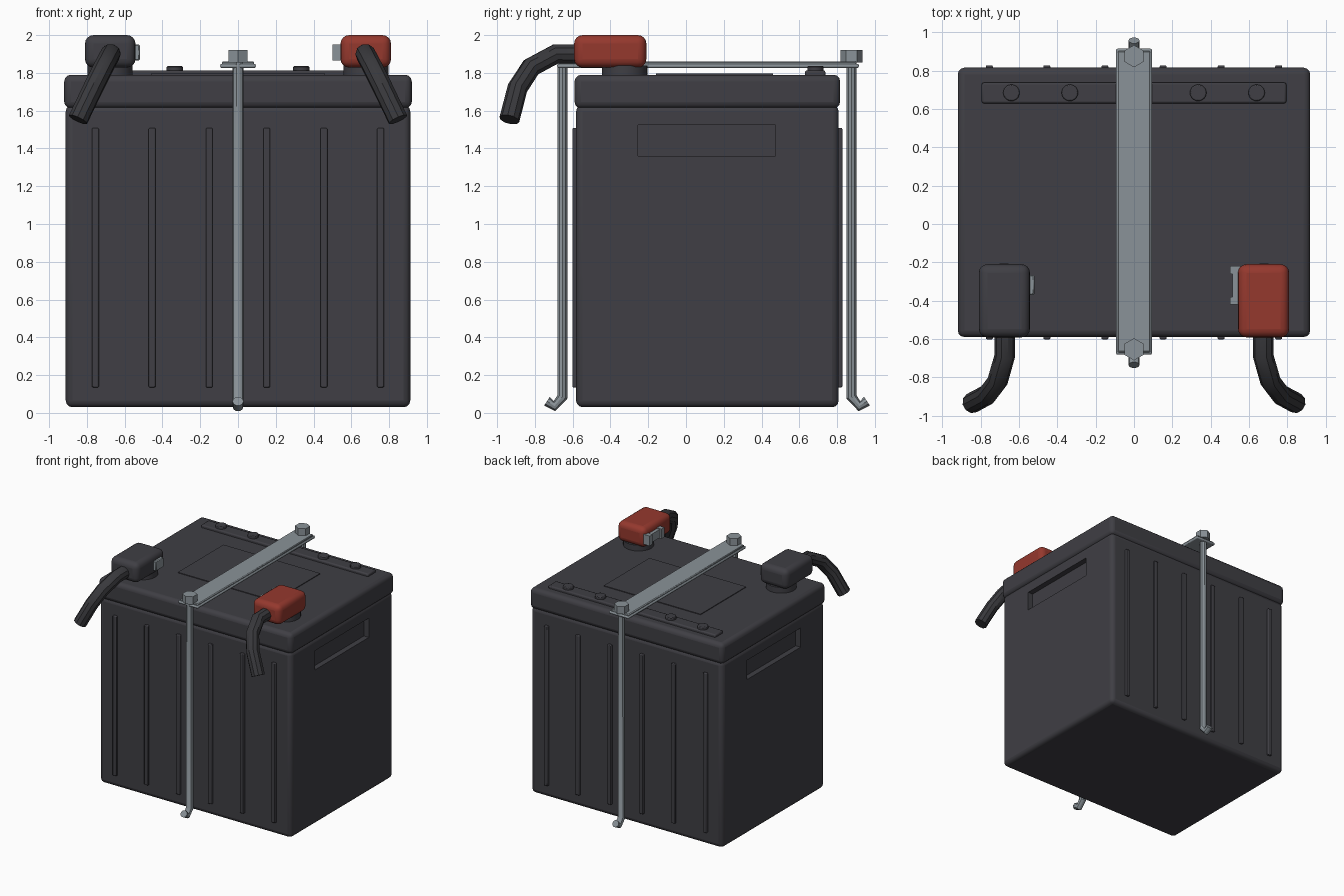
import bpy, math
from mathutils import Vector

if "Cube" in bpy.data.objects:
    bpy.data.objects.remove(bpy.data.objects["Cube"])


def material(name, rgb):
    m = bpy.data.materials.new(name)
    m.diffuse_color = (*rgb, 1)
    m.use_nodes = True
    m.node_tree.nodes["Principled BSDF"].inputs["Base Color"].default_value = m.diffuse_color
    return m


DARK = material("dark plastic", (0.050, 0.049, 0.058))
RUBBER = material("black rubber", (0.040, 0.040, 0.045))
RED = material("red plastic", (0.300, 0.040, 0.027))
STEEL = material("grey steel", (0.255, 0.290, 0.315))


def finish(ob, name, mat, bevel=0, segments=3):
    ob.name = name
    ob.data.materials.append(mat)
    if bevel:
        mod = ob.modifiers.new("bevel", 'BEVEL')
        mod.width, mod.segments = bevel, segments
    return ob


def smooth(ob):
    bpy.ops.object.select_all(action='DESELECT')
    ob.select_set(True)
    bpy.context.view_layer.objects.active = ob
    bpy.ops.object.shade_smooth_by_angle(angle=math.radians(35))


def box(name, mat, lo, hi, bevel=0, segments=3):
    """Box between two opposite corners."""
    lo, hi = Vector(lo), Vector(hi)
    bpy.ops.mesh.primitive_cube_add(size=1, location=(lo + hi) / 2)
    ob = bpy.context.object
    for v in ob.data.vertices:
        v.co *= hi - lo
    finish(ob, name, mat, bevel, segments)
    if bevel:
        smooth(ob)
    return ob


def cylinder(name, mat, x, y, z0, z1, r, sides=24, turn=0, bevel=0):
    bpy.ops.mesh.primitive_cylinder_add(vertices=sides, radius=r, depth=z1 - z0,
                                        location=(x, y, (z0 + z1) / 2),
                                        rotation=(0, 0, turn))
    ob = finish(bpy.context.object, name, mat, bevel, 2)
    if sides > 6:
        smooth(ob)
    return ob


def tube(name, mat, points, r):
    """Round bar along a bent path with closed ends."""
    cu = bpy.data.curves.new(name, 'CURVE')
    cu.dimensions = '3D'
    cu.bevel_depth, cu.bevel_resolution, cu.use_fill_caps = r, 3, True
    sp = cu.splines.new('POLY')
    sp.points.add(len(points) - 1)
    for p, co in zip(sp.points, points):
        p.co = (*co, 1)
    ob = bpy.data.objects.new(name, cu)
    bpy.context.collection.objects.link(ob)
    bpy.ops.object.select_all(action='DESELECT')
    ob.select_set(True)
    bpy.context.view_layer.objects.active = ob
    bpy.ops.object.convert(target='MESH')
    ob = bpy.context.object
    ob.data.materials.clear()
    finish(ob, name, mat)
    smooth(ob)
    return ob


# Case with a grip recess cut into each side
case = box("case", DARK, (-0.912, -0.582, 0.03), (0.912, 0.808, 1.63), 0.035)
for s in (-1, 1):
    xs = sorted((s * 0.865, s * 1.0))
    cutter = box("grip_cutter", DARK, (xs[0], -0.255, 1.36), (xs[1], 0.475, 1.525))
    cutter.hide_render = True
    cutter.hide_set(True)
    cut = case.modifiers.new("grip", 'BOOLEAN')
    cut.operation, cut.object, cut.solver = 'DIFFERENCE', cutter, 'EXACT'

# Lid with centre panel and vent strip
box("lid", DARK, (-0.92, -0.59, 1.612), (0.92, 0.816, 1.79), 0.035)
box("lid_panel", DARK, (-0.46, -0.16, 1.78), (0.46, 0.46, 1.796))
box("vent_strip", DARK, (-0.795, 0.63, 1.78), (0.795, 0.738, 1.813), 0.01, 2)
for x in (-0.64, -0.335, 0.335, 0.64):
    cylinder("vent_cap", DARK, x, 0.685, 1.80, 1.836, 0.043, bevel=0.006)

# Vertical ribs on front and back
for x in (-0.755, -0.455, -0.152, 0.152, 0.455, 0.755):
    box("front_rib", DARK, (x - 0.018, -0.602, 0.135), (x + 0.018, -0.57, 1.508), 0.006, 2)
    box("back_rib", DARK, (x - 0.018, 0.795, 0.135), (x + 0.018, 0.828, 1.508), 0.006, 2)

# Terminals: post, cover and bent cable, mirrored
cable_path = [(0.675, -0.55, 1.90), (0.675, -0.69, 1.90), (0.712, -0.82, 1.83),
              (0.767, -0.892, 1.72), (0.847, -0.935, 1.553)]
for s, mat in ((-1, DARK), (1, RED)):
    cylinder("terminal_post", DARK, s * 0.678, -0.325, 1.78, 1.84, 0.12, 32)
    xs = sorted((s * 0.543, s * 0.81))
    box("terminal_cover", mat, (xs[0], -0.592, 1.828), (xs[1], -0.21, 2.0), 0.045, 4)
    tube("cable", RUBBER, [(s * x, y, z) for x, y, z in cable_path], 0.054)

# Steel clips on the inner faces of the covers
box("left_clip", STEEL, (-0.56, -0.37, 1.865), (-0.52, -0.265, 1.95), 0.006, 1)
box("right_clip", STEEL, (0.515, -0.39, 1.872), (0.56, -0.25, 1.943))
for y in (-0.40, -0.24):
    box("right_clip_tab", STEEL, (0.50, y - 0.02, 1.865), (0.56, y + 0.02, 1.95))

# Hold-down bar across the top
box("hold_down_bar", STEEL, (-0.094, -0.682, 1.826), (0.094, 0.915, 1.848), 0.008, 2)
box("bar_top", STEEL, (-0.086, -0.67, 1.84), (0.086, 0.903, 1.861), 0.006, 1)

# Hooked rods with hexagonal nuts
for y, s in ((-0.654, -1), (0.876, 1)):
    tube("hook_rod", STEEL, [(0, y, 1.885), (0, y, 0.085),
                             (0, y + s * 0.042, 0.036), (0, y + s * 0.082, 0.062)], 0.029)
    cylinder("nut", STEEL, 0, y, 1.855, 1.921, 0.058, 6)
